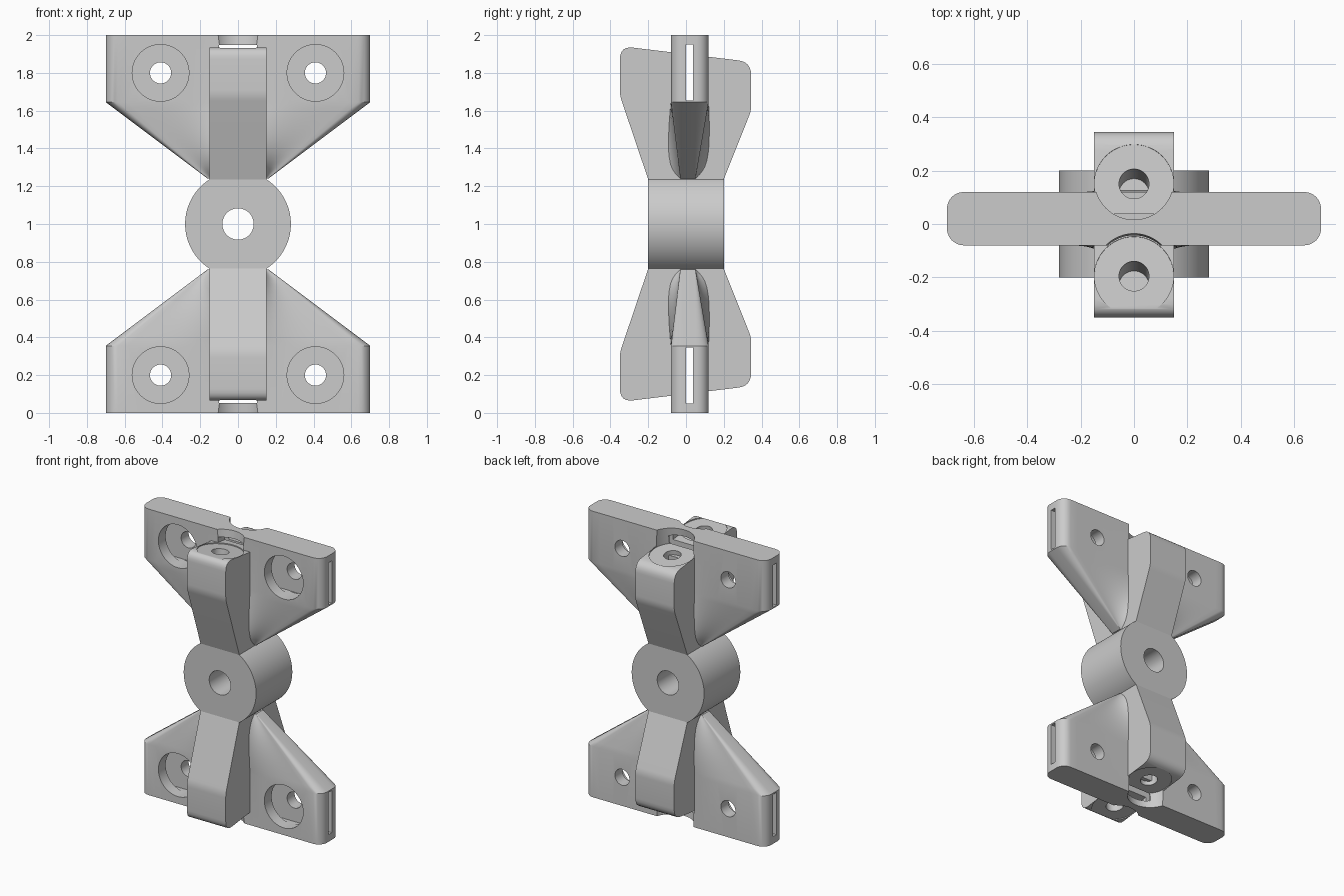
import bpy, bmesh, math
from mathutils import Vector

if "Cube" in bpy.data.objects:
    bpy.data.objects.remove(bpy.data.objects["Cube"], do_unlink=True)

CENTRE = Vector((0, 0, 1))
TILT = -0.12          # lean of the arm tops

grey = bpy.data.materials.new("light_grey")
grey.use_nodes = True
grey.diffuse_color = (0.6, 0.6, 0.6, 1)
grey.node_tree.nodes["Principled BSDF"].inputs["Base Color"].default_value = (0.6, 0.6, 0.6, 1)


def make(name, bm):
    bmesh.ops.recalc_face_normals(bm, faces=bm.faces)
    mesh = bpy.data.meshes.new(name)
    bm.to_mesh(mesh)
    bm.free()
    mesh.materials.append(grey)
    ob = bpy.data.objects.new(name, mesh)
    ob.location = CENTRE
    bpy.context.collection.objects.link(ob)
    return ob


def loft(name, rings):
    """Closed solid skinned through rings with equal point counts."""
    bm = bmesh.new()
    loops = [[bm.verts.new(p) for p in ring] for ring in rings]
    n = len(loops[0])
    for a, b in zip(loops, loops[1:]):
        for i in range(n):
            j = (i + 1) % n
            bm.faces.new((a[i], a[j], b[j], b[i]))
    bm.faces.new(loops[0])
    bm.faces.new(loops[-1])
    return make(name, bm)


def cylinder(name, radius, start, direction, length, sides=64):
    d = Vector(direction).normalized()
    side = Vector((1, 0, 0))
    up = d.cross(side)
    ring = [radius * (side * math.cos(t) + up * math.sin(t))
            for t in (math.tau * i / sides for i in range(sides))]
    start = Vector(start)
    return loft(name, [[start + p for p in ring], [start + d * length + p for p in ring]])


def box(name, lo, hi):
    (x0, y0, z0), (x1, y1, z1) = lo, hi
    return loft(name, [[(x0, y0, z), (x1, y0, z), (x1, y1, z), (x0, y1, z)] for z in (z0, z1)])


def select(ob):
    bpy.ops.object.select_all(action='DESELECT')
    ob.select_set(True)
    bpy.context.view_layer.objects.active = ob


def cut(ob, cutters):
    for c in cutters:
        c.hide_render = True
        mod = ob.modifiers.new("cut", 'BOOLEAN')
        mod.operation, mod.solver, mod.object = 'DIFFERENCE', 'EXACT', c
        select(ob)
        bpy.ops.object.modifier_apply(modifier=mod.name)


def finish(ob, mirror=True):
    select(ob)
    if mirror:
        mod = ob.modifiers.new("mirror", 'MIRROR')
        mod.use_axis = (False, False, True)
        mod.use_mirror_merge = False
        bpy.ops.object.modifier_apply(modifier=mod.name)
    bpy.ops.object.shade_smooth_by_angle(angle=math.radians(28))


def plate_ring(z):
    """Horizontal section: flat above, flaring towards the arm below."""
    k = max(0, (0.645 - z) / 0.405)
    reach = 0.7 + (0.16 - 0.7) * k
    inner, outer = 0.1 + 0.04 * k, 0.1 - 0.06 * k
    mid = 0.02 - 0.01 * k
    r = 0.06 * (1 - k) + 0.004
    quarter = []
    for i in range(11):
        s = i / 10
        x = 0.12 + (reach - r - 0.12) * s
        quarter.append((x, outer + (inner - outer) * (1 - s) ** 2.5))
    for i in range(1, 7):
        a = math.pi / 2 * i / 6
        quarter.append((reach - r + r * math.sin(a), outer - r + r * math.cos(a)))
    back = [(x, mid + h, z) for x, h in quarter]
    front = [(x, mid - h, z) for x, h in reversed(quarter)]
    right = back + front
    return right + [(-x, y, z) for x, y, z in reversed(right)]


def rounded(points, radius):
    """Round each corner of a polygon that has a radius."""
    out = []
    for i, (p, r) in enumerate(zip(points, radius)):
        p = Vector(p)
        if r == 0:
            out.append(p)
            continue
        a = p + (Vector(points[i - 1]) - p).normalized() * r
        b = p + (Vector(points[(i + 1) % len(points)]) - p).normalized() * r
        for j in range(7):
            t = j / 6
            out.append(a * (1 - t) ** 2 + p * 2 * t * (1 - t) + b * t * t)
    return out


# Cutters shared by the upper plate and arm
slot = box("slot_cutter", (-1, 0, 0.655), (1, 0.037, 0.95))
axis = (0, -math.sin(TILT), math.cos(TILT))
seats, screws = [], []
for y in (0.15, -0.195):
    floor = (0, y, 0.893 + TILT * y)
    seats.append(cylinder("seat_cutter", 0.148, floor, axis, 0.4))
    screws.append(cylinder("screw_cutter", 0.056, Vector(floor) - Vector(axis) * 0.3, axis, 0.5, 40))
gap = box("gap_cutter", (-0.1, -0.2, 0.85), (0.1, 0.2, 0.947))
bores = []
for x in (-0.41, 0.41):
    bores.append(cylinder("bore_cutter", 0.15, (x, -0.3, 0.8), (0, 1, 0), 0.335))
    bores.append(cylinder("bolt_cutter", 0.056, (x, -0.4, 0.8), (0, 1, 0), 0.8, 40))

# Mounting plates with tapering wings
heights = [1.0, 0.645] + [0.645 - 0.405 * i / 12 for i in range(1, 13)]
plates = loft("mounting_plates", [plate_ring(z) for z in heights])
cut(plates, [slot, gap] + seats + bores)
finish(plates)

# Arms leaning out to front and back
profile = rounded(
    [(-0.2, 0.236), (-0.35, 0.68), (-0.35, 0.942), (0.345, 0.858), (0.345, 0.6), (0.2, 0.236)],
    [0, 0.03, 0.07, 0.07, 0.03, 0])
arms = loft("arms", [[(x, p.x, p.y) for p in profile] for x in (-0.15, 0.15)])
cut(arms, [slot] + seats + screws)
finish(arms)

# Central hub with its axle hole
hub = cylinder("hub", 0.28, (0, -0.2, 0), (0, 1, 0), 0.4, 96)
cut(hub, [cylinder("axle_cutter", 0.083, (0, -0.5, 0), (0, 1, 0), 1, 48)])
finish(hub, mirror=False)

# Remove the helpers
for ob in list(bpy.data.objects):
    if "_cutter" in ob.name:
        bpy.data.objects.remove(ob, do_unlink=True)
